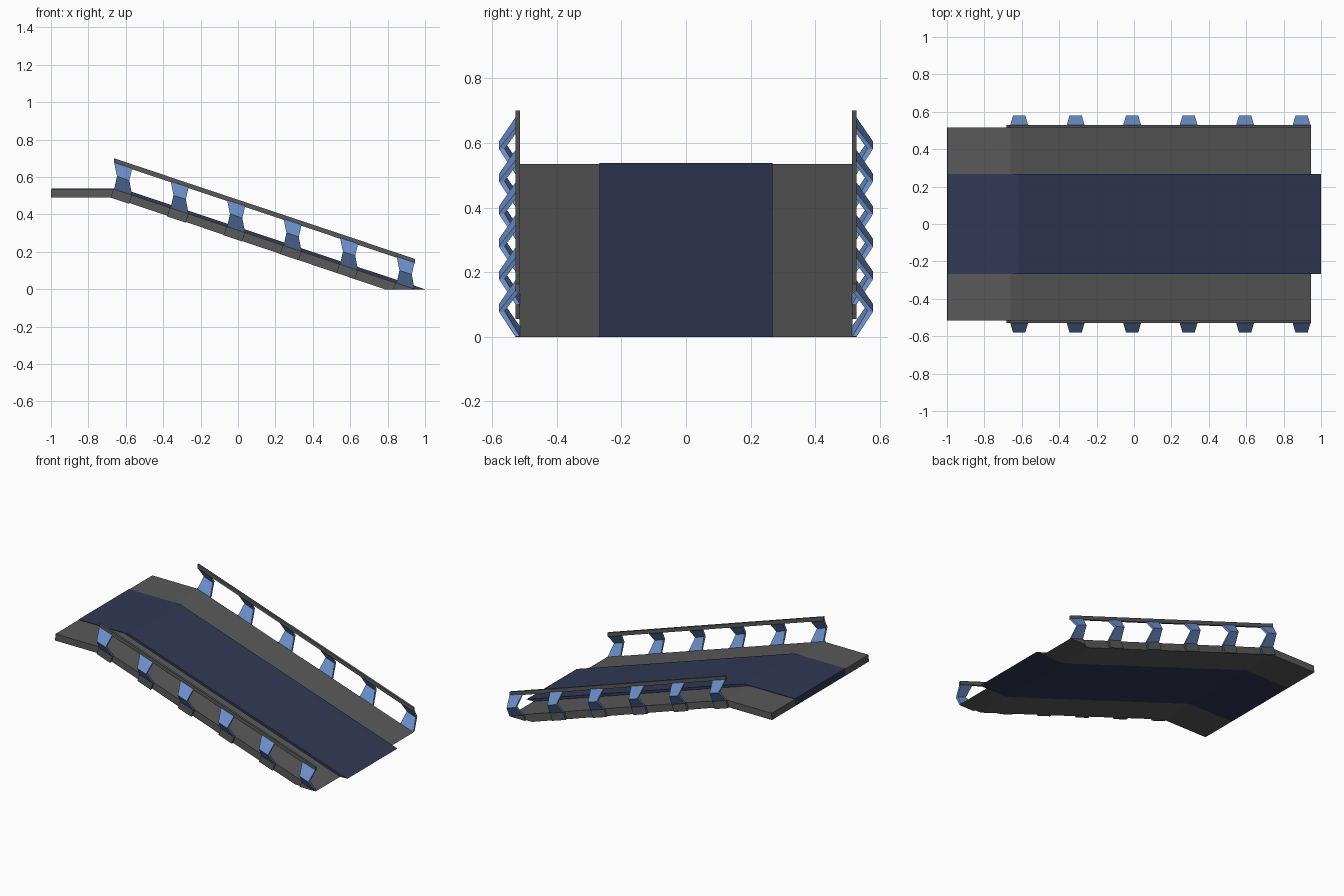
import bpy, bmesh

if "Cube" in bpy.data.objects:
    bpy.data.objects.remove(bpy.data.objects["Cube"])

SLOPE = -0.333


def mat(name, c):
    m = bpy.data.materials.new(name)
    m.diffuse_color = (*c, 1)
    m.use_nodes = True
    m.node_tree.nodes["Principled BSDF"].inputs["Base Color"].default_value = m.diffuse_color
    return m


GREY = mat("dark_grey", (0.1, 0.1, 0.1))
NAVY = mat("navy", (0.03, 0.04, 0.09))
BLUE = mat("steel_blue", (0.15, 0.28, 0.6))


def loft(name, rings, material):
    """Closed solid through a series of matching cross-sections."""
    bm = bmesh.new()
    vs = [[bm.verts.new(p) for p in r] for r in rings]
    n = len(vs[0])
    for a, b in zip(vs, vs[1:]):
        for i in range(n):
            j = (i + 1) % n
            bm.faces.new((a[i], a[j], b[j], b[i]))
    bm.faces.new(vs[0][::-1])
    bm.faces.new(vs[-1])
    bmesh.ops.recalc_face_normals(bm, faces=bm.faces)
    me = bpy.data.meshes.new(name)
    bm.to_mesh(me)
    bm.free()
    ob = bpy.data.objects.new(name, me)
    me.materials.append(material)
    bpy.context.collection.objects.link(ob)
    return ob


def extrude(name, profile, y0, y1, material):
    """Side profile (x, z) extruded across y."""
    return loft(name, [[(x, y, z) for x, z in profile] for y in (y0, y1)], material)


def top_z(x):
    return 0.535 + SLOPE * (x + 0.66)


# Grey side decks and raised centre carpet running the full thickness
deck = [(-1, 0.49), (-0.998, 0.535), (-0.66, 0.535), (0.947, 0), (0.785, 0), (-0.665, 0.49)]
carpet = [(-1, 0.49), (-0.998, 0.538), (-0.62, 0.538), (1, 0), (0.785, 0), (-0.665, 0.49)]
extrude("carpet", carpet, -0.267, 0.267, NAVY)

for side, s in (("front", -1), ("back", 1)):
    extrude(side + "_deck", deck, s * 0.267, s * 0.515, GREY)

    # Thin sloping handrail
    x0, x1 = -0.662, 0.945
    z0, z1 = 0.70, 0.163
    extrude(side + "_handrail", [(x0, z0 - 0.026), (x0, z0), (x1, z1), (x1, z1 - 0.026)],
            s * 0.514, s * 0.528, GREY)

    for i in range(6):
        x = -0.614 + i * 0.302
        # Bracket pad on the deck edge, square to the slope
        xl, xr = x - 0.052, x + 0.048
        pad = [(xl, top_z(xl)), (xr, max(0, top_z(xr))),
               (xr - 0.016, max(0, top_z(xr) - 0.047)),
               (xl - 0.016, max(0, top_z(xl) - 0.047))]
        extrude(f"{side}_pad_{i + 1}", pad, s * 0.514, s * 0.528, GREY)

        # Bent post, narrow at the outward elbow
        rings = []
        for h, w, ya, yb in ((0, 0.048, 0.514, 0.528),
                             (0.073, 0.033, 0.561, 0.579),
                             (0.142, 0.048, 0.514, 0.528)):
            rings.append([(x + dx, s * y, max(0, top_z(x) + SLOPE * dx + h))
                          for dx, y in ((-w, ya), (w, ya), (w, yb), (-w, yb))])
        loft(f"{side}_post_{i + 1}", rings, BLUE)
